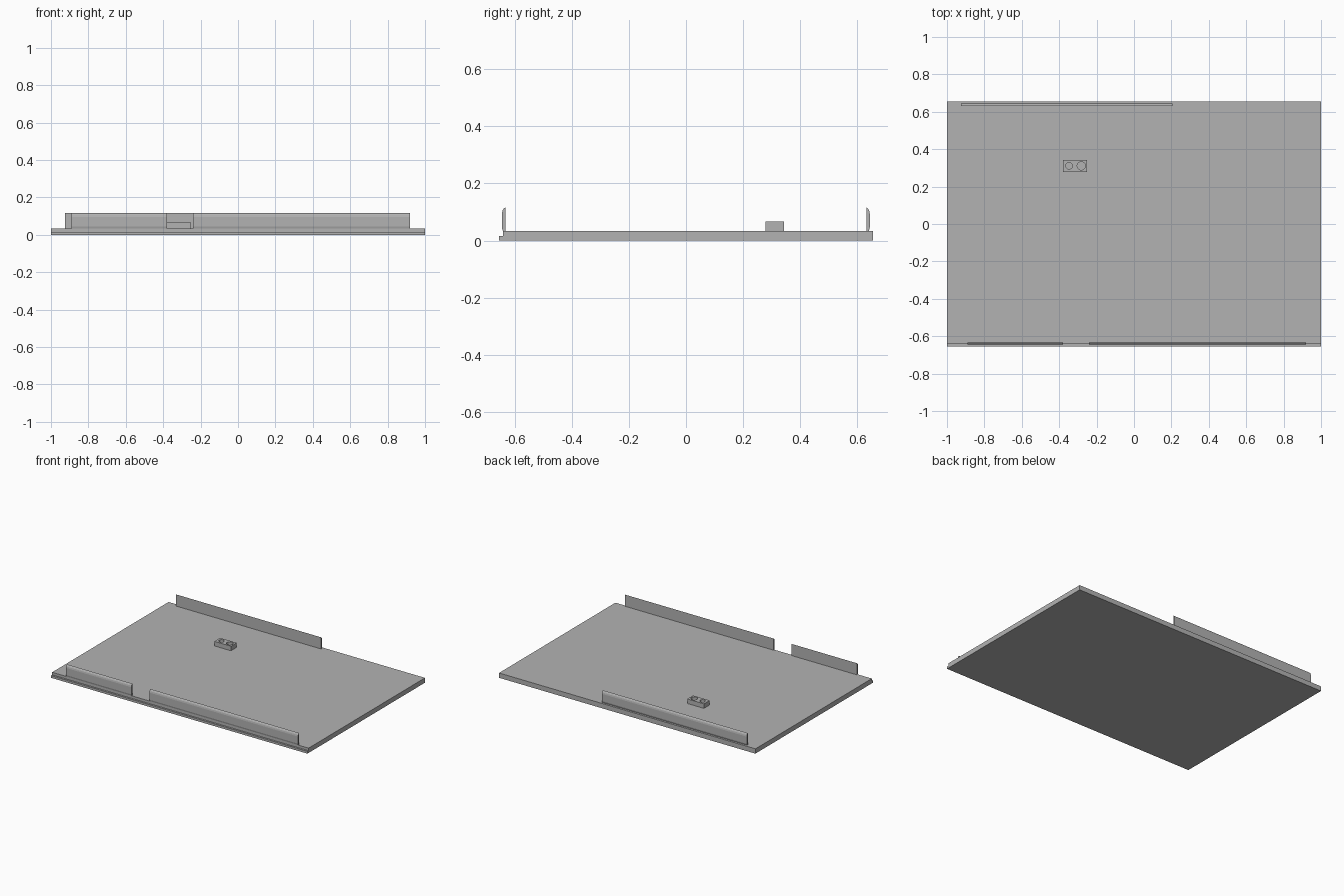
import bpy
import bmesh
from mathutils import Vector

cube = bpy.data.objects.get("Cube")
if cube:
    bpy.data.objects.remove(cube, do_unlink=True)

grey = bpy.data.materials.new("plain grey")
grey.use_nodes = True
GREY = (0.45, 0.45, 0.45, 1)
grey.diffuse_color = GREY
grey.node_tree.nodes["Principled BSDF"].inputs["Base Color"].default_value = GREY


def extrude_profile(name, profile, x0, x1):
    """Sweep a (y, z) outline along x."""
    bm = bmesh.new()
    face = bm.faces.new([bm.verts.new((x0, y, z)) for y, z in profile])
    moved = bmesh.ops.extrude_face_region(bm, geom=[face])["geom"]
    verts = [v for v in moved if isinstance(v, bmesh.types.BMVert)]
    bmesh.ops.translate(bm, verts=verts, vec=Vector((x1 - x0, 0, 0)))
    bmesh.ops.recalc_face_normals(bm, faces=bm.faces)
    mesh = bpy.data.meshes.new(name)
    bm.to_mesh(mesh)
    bm.free()
    mesh.materials.append(grey)
    obj = bpy.data.objects.new(name, mesh)
    bpy.context.collection.objects.link(obj)
    return obj


# Base plate with a low ledge along the front edge
D, T = 0.655, 0.034
extrude_profile("base_plate", [(-D, 0), (D, 0), (D, T), (-0.642, T),
                               (-0.642, 0.016), (-D, 0.016)], -1, 1)

# Upright rails: flat inner face, outer face curving in at the top
TOP = 0.116
curve = [(0.633, T), (0.642, T), (0.645, 0.045), (0.645, 0.095),
         (0.643, 0.105), (0.639, 0.112), (0.633, TOP)]
front_curve = [(-y, z) for y, z in curve]
back_curve = [(y - 0.001, z) for y, z in curve]
extrude_profile("front_rail_right", front_curve, -0.89, -0.38)
extrude_profile("front_rail_left", front_curve, -0.24, 0.92)
extrude_profile("back_rail", back_curve, -0.925, 0.205)

# Small block with two round sockets
CY = 0.311
block = extrude_profile("socket_block", [(CY - 0.032, T), (CY + 0.032, T),
                                         (CY + 0.032, 0.066), (CY - 0.032, 0.066)],
                        -0.38, -0.25)
for name, x, r in (("small", -0.347, 0.018), ("large", -0.282, 0.022)):
    bpy.ops.mesh.primitive_cylinder_add(vertices=32, radius=r, depth=0.1,
                                        location=(x, CY, T + 0.04))
    cutter = bpy.context.object
    cutter.name = name + "_socket_cutter"
    cutter.hide_render = True
    cutter.hide_set(True)
    cutter.data.materials.append(grey)
    cut = block.modifiers.new(name + " socket", "BOOLEAN")
    cut.operation = "DIFFERENCE"
    cut.solver = "EXACT"
    cut.object = cutter
